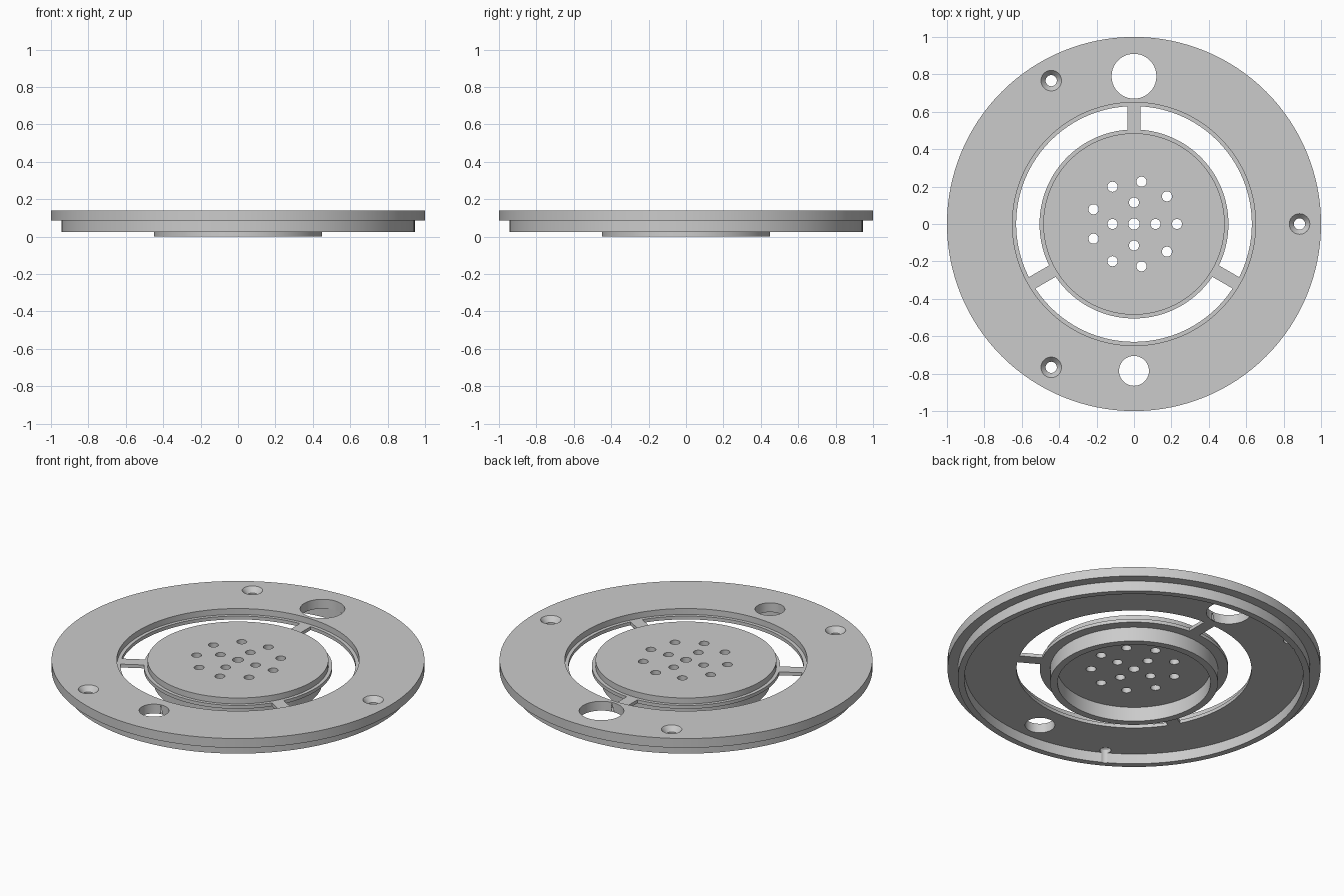
import bpy, bmesh
from math import sin, cos, pi, radians
from mathutils import Matrix

cube = bpy.data.objects.get("Cube")
if cube:
    bpy.data.objects.remove(cube, do_unlink=True)

grey = bpy.data.materials.new("plain grey")
grey.use_nodes = True
grey.diffuse_color = (0.6, 0.6, 0.6, 1)
grey.node_tree.nodes["Principled BSDF"].inputs["Base Color"].default_value = (0.6, 0.6, 0.6, 1)

TOP, LEDGE, FLOOR, RIM = 0.14, 0.105, 0.085, 0.025


def finish(bm, name):
    bmesh.ops.recalc_face_normals(bm, faces=bm.faces)
    mesh = bpy.data.meshes.new(name)
    bm.to_mesh(mesh)
    bm.free()
    mesh.materials.append(grey)
    obj = bpy.data.objects.new(name, mesh)
    bpy.context.collection.objects.link(obj)
    return obj


def lathe(name, profile, steps=128):
    """Revolve a closed (radius, height) profile around z."""
    bm = bmesh.new()
    rings = []
    for i in range(steps):
        a = 2 * pi * i / steps
        rings.append([bm.verts.new((r * cos(a), r * sin(a), z)) for r, z in profile])
    n = len(profile)
    for i in range(steps):
        p, q = rings[i], rings[(i + 1) % steps]
        for j in range(n):
            k = (j + 1) % n
            bm.faces.new((p[j], q[j], q[k], p[k]))
    return finish(bm, name)


def cutter(name, pegs):
    """Pegs are (x, y, bottom z, top z, bottom radius, top radius)."""
    bm = bmesh.new()
    for x, y, z0, z1, r0, r1 in pegs:
        bmesh.ops.create_cone(bm, cap_ends=True, segments=40, radius1=r0, radius2=r1,
                              depth=z1 - z0, matrix=Matrix.Translation((x, y, (z0 + z1) / 2)))
    obj = finish(bm, name)
    obj.hide_render = True
    return obj


def activate(obj):
    bpy.ops.object.select_all(action='DESELECT')
    obj.select_set(True)
    bpy.context.view_layer.objects.active = obj


def cut(obj, tool):
    mod = obj.modifiers.new("holes", 'BOOLEAN')
    mod.operation, mod.solver, mod.object = 'DIFFERENCE', 'EXACT', tool
    activate(obj)
    bpy.ops.object.modifier_apply(modifier=mod.name)
    bpy.data.objects.remove(tool, do_unlink=True)


def polar(radius, count):
    return [(radius * cos(2 * pi * i / count), radius * sin(2 * pi * i / count))
            for i in range(count)]


# Outer flange with a stepped rim below and a ledge around its opening
flange = lathe("outer_flange", [
    (0.63, FLOOR), (0.91, FLOOR), (0.91, RIM), (0.945, RIM), (0.945, FLOOR),
    (1, FLOOR), (1, TOP), (0.65, TOP), (0.65, LEDGE), (0.63, LEDGE)])

# Two ports and three countersunk screw holes
screws = polar(0.885, 3)
cut(flange, cutter("port_cutter",
                   [(0, 0.79, -0.1, 0.3, 0.12, 0.12), (0, -0.785, -0.1, 0.3, 0.08, 0.08)]
                   + [(x, y, -0.1, 0.3, 0.03, 0.03) for x, y in screws]))
cut(flange, cutter("countersink_cutter",
                   [(x, y, 0.11, 0.17, 0.03, 0.08) for x, y in screws]))

# Centre disc with a ledge, a skirt below and a hole on its axis
disc = lathe("centre_disc", [
    (0.03, FLOOR), (0.41, FLOOR), (0.41, 0), (0.45, 0), (0.45, FLOOR),
    (0.505, FLOOR), (0.505, LEDGE), (0.485, LEDGE), (0.485, TOP), (0.03, TOP)])

# Perforations in two rings
cut(disc, cutter("perforation_cutter",
                 [(x, y, -0.1, 0.3, 0.027, 0.027)
                  for x, y in polar(0.115, 4) + polar(0.23, 9)]))

# Three spokes joining the disc to the flange
for i, side in enumerate(("back", "left", "right")):
    angle = (90, -30, 210)[i]
    bm = bmesh.new()
    bmesh.ops.create_cube(bm, size=1, matrix=(
        Matrix.Rotation(radians(angle), 4, 'Z')
        @ Matrix.Translation((0.5675, 0, (LEDGE + FLOOR) / 2))
        @ Matrix.Diagonal((0.131, 0.07, LEDGE - FLOOR, 1))))
    finish(bm, side + "_spoke")

# Smooth round walls, crisp edges
for obj in (flange, disc):
    activate(obj)
    bpy.ops.object.shade_smooth_by_angle(angle=radians(30))
